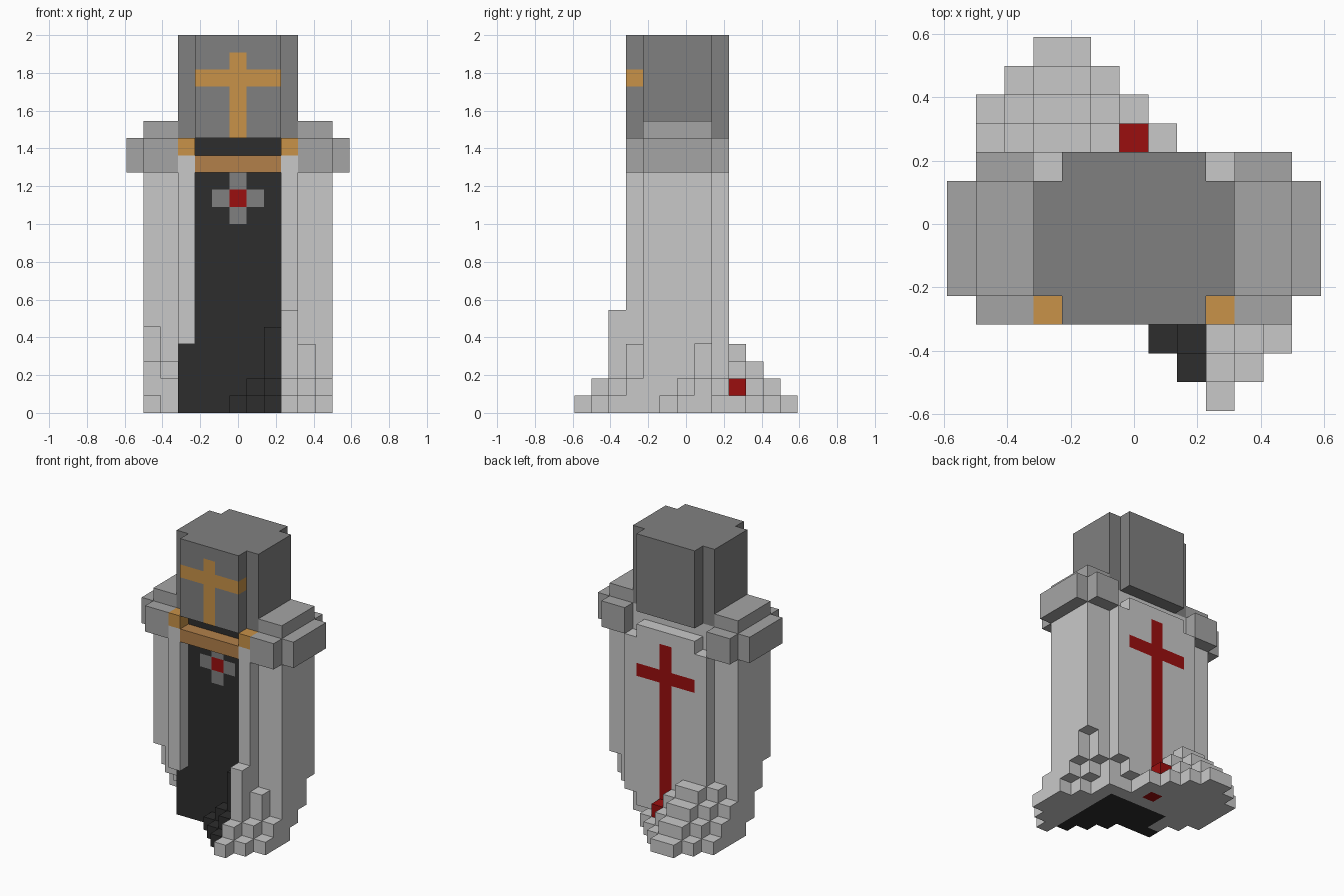
import bpy, bmesh

if "Cube" in bpy.data.objects:
    bpy.data.objects.remove(bpy.data.objects["Cube"])

U = 1 / 11          # block size: the model is 22 blocks tall
cells = {}          # (i, j, k) -> (part, colour)


def srgb(*c):
    return [((v / 255 + 0.055) / 1.055) ** 2.4 if v > 10 else v / 255 / 12.92 for v in c] + [1]


COLOURS = {
    "cloak_white": srgb(201, 201, 201),
    "shoulder_grey": srgb(165, 165, 165),
    "helmet_grey": srgb(128, 128, 128),
    "tabard_black": srgb(45, 45, 45),
    "gold": srgb(200, 146, 72),
    "bronze": srgb(178, 128, 74),
    "cross_red": srgb(155, 14, 14),
}
mats = {}
for name, col in COLOURS.items():
    mats[name] = bpy.data.materials.new(name)
    mats[name].diffuse_color = col


def box(part, colour, x, y, z):
    """Fill an inclusive range of blocks; later parts replace earlier ones."""
    for i in range(x[0], x[1] + 1):
        for j in range(y[0], y[1] + 1):
            for k in range(z[0], z[1] + 1):
                cells[i, j, k] = (part, colour)


def columns(part, colour, j, start, heights):
    """Row of columns standing on the ground, left to right."""
    for n, h in enumerate(heights):
        box(part, colour, (start + n, start + n), (j, j), (0, h - 1))


def trim(i, j, height):
    """Cut the hem away below a height."""
    for k in range(height):
        cells.pop((i, j, k), None)


# Cloak: core, side drapes, back panel and front edges
W = "cloak_white"
box("cloak", W, (-3, 3), (-2, 1), (0, 15))
box("cloak", W, (-5, 5), (-2, 1), (0, 13))
box("cloak", W, (-3, 3), (2, 2), (0, 13))
box("cloak", W, (-2, 2), (2, 2), (14, 14))
for s in (-3, 3):
    box("cloak", W, (s, s), (-3, -3), (0, 14))

# Hem lifted at front left and back right
for i, j, h in [(-5, -2, 5), (-5, -1, 3), (-5, 0, 1), (-4, -2, 3), (-4, -1, 2), (-3, -3, 4),
                (5, 1, 4), (5, 0, 2), (5, -1, 1), (4, 1, 2), (4, 0, 1), (3, 2, 2), (2, 2, 1)]:
    trim(i, j, h)

# Hem spreading at back left
columns("cloak", W, 2, -5, [3, 4])
columns("cloak", W, 3, -5, [2, 3, 4, 4, 3, 2, 1])
columns("cloak", W, 4, -5, [1, 2, 3, 3, 2, 1])
columns("cloak", W, 5, -4, [1, 2, 2, 1])
columns("cloak", W, 6, -3, [1, 1])

# Hem spreading at front right
columns("cloak", W, -3, 4, [4, 2])
columns("cloak", W, -4, 3, [6, 2, 1])
columns("cloak", W, -5, 3, [2, 1])
columns("cloak", W, -6, 3, [1])

# Red cross on the back of the cloak, running out over the hem
box("cloak", "cross_red", (0, 0), (2, 2), (0, 13))
box("cloak", "cross_red", (-2, 2), (2, 2), (11, 11))
box("cloak", "cross_red", (0, 0), (3, 3), (1, 1))

# Tabard with swept hem, dark neck and dark underside
B = "tabard_black"
box("tabard", B, (-2, 2), (-2, -2), (0, 15))
box("tabard", B, (-3, -3), (-2, -2), (0, 3))
box("tabard", B, (-2, 2), (-1, 0), (0, 0))
columns("tabard", B, -3, 0, [1, 2, 5])
columns("tabard", B, -4, 1, [1, 2])
columns("tabard", B, -5, 2, [1])

# Small chest emblem
box("tabard", "helmet_grey", (-1, 1), (-2, -2), (12, 12))
box("tabard", "helmet_grey", (0, 0), (-2, -2), (11, 13))
box("tabard", "cross_red", (0, 0), (-2, -2), (12, 12))

# Collar bar and clasps
box("collar", "bronze", (-2, 2), (-3, -3), (14, 14))
for s in (-3, 3):
    box("collar", "gold", (s, s), (-3, -3), (15, 15))

# Shoulder plates, mirrored
for s in (-1, 1):
    for a, b, y, z in [(4, 5, (-3, 2), (14, 15)), (6, 6, (-2, 1), (14, 15)), (4, 5, (-2, 1), (16, 16))]:
        box("shoulder_plates", "shoulder_grey", tuple(sorted((s * a, s * b))), y, z)

# Helmet with gold face cross
box("helmet", "helmet_grey", (-3, 3), (-2, 1), (16, 21))
box("helmet", "helmet_grey", (-2, 2), (-3, 2), (16, 21))
box("helmet", "gold", (0, 0), (-3, -3), (16, 20))
box("helmet", "gold", (-2, 2), (-3, -3), (19, 19))

# Build each part from the outer faces of its blocks
for part in sorted({p for p, _ in cells.values()}):
    used = sorted({c for p, c in cells.values() if p == part})
    bm = bmesh.new()
    verts = {}
    for cell, (p, colour) in cells.items():
        if p != part:
            continue
        for axis in range(3):
            for side in (0, 1):
                near = list(cell)
                near[axis] += 2 * side - 1
                if tuple(near) in cells:
                    continue
                ring = []
                for a, b in [(0, 0), (1, 0), (1, 1), (0, 1)]:
                    q = list(cell)
                    q[axis] += side
                    q[(axis + 1) % 3] += a
                    q[(axis + 2) % 3] += b
                    q = tuple(q)
                    if q not in verts:
                        verts[q] = bm.verts.new(((q[0] - 0.5) * U, (q[1] - 0.5) * U, q[2] * U))
                    ring.append(verts[q])
                face = bm.faces.new(ring if side else ring[::-1])
                face.material_index = used.index(colour)
    bmesh.ops.dissolve_limit(bm, angle_limit=0.01, verts=bm.verts, edges=bm.edges, delimit={'MATERIAL'})
    mesh = bpy.data.meshes.new(part)
    bm.to_mesh(mesh)
    bm.free()
    for c in used:
        mesh.materials.append(mats[c])
    bpy.context.collection.objects.link(bpy.data.objects.new(part, mesh))

for m in bpy.data.materials:
    if m.users and not m.is_grease_pencil:
        m.use_nodes = True
        m.node_tree.nodes["Principled BSDF"].inputs["Base Color"].default_value = m.diffuse_color
